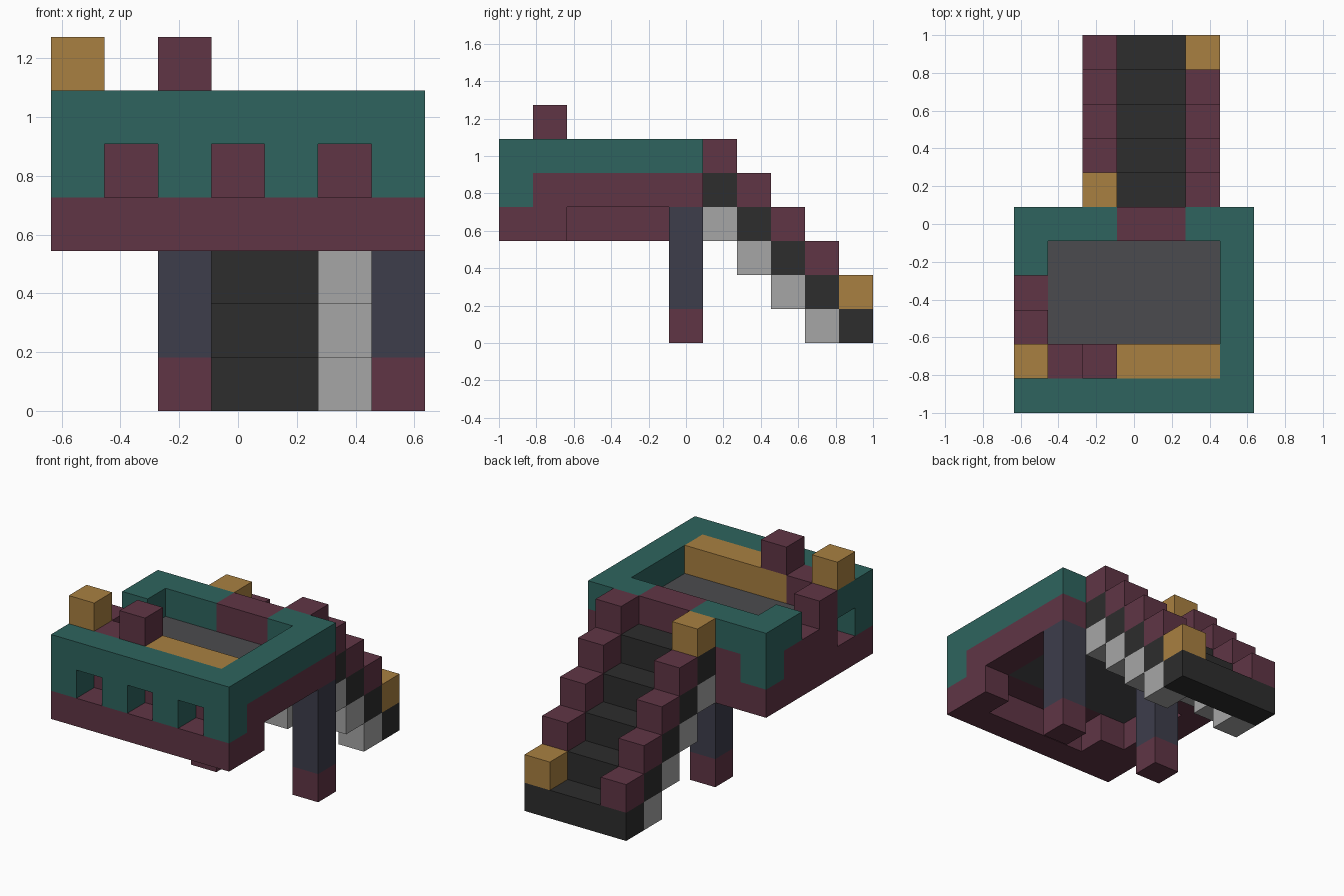
import bpy

cube = bpy.data.objects.get("Cube")
if cube:
    bpy.data.objects.remove(cube, do_unlink=True)

U = 2 / 11  # block size


def linear(c):
    c /= 255
    return c / 12.92 if c <= 0.04045 else ((c + 0.055) / 1.055) ** 2.4


def material(name, *rgb):
    m = bpy.data.materials.new(name)
    col = [linear(c) for c in rgb] + [1.0]
    m.use_nodes = True
    m.diffuse_color = col
    m.node_tree.nodes["Principled BSDF"].inputs["Base Color"].default_value = col
    return m


teal = material("teal", 46, 100, 94)
maroon = material("maroon", 96, 53, 69)
gold = material("gold", 169, 128, 65)
black = material("charcoal", 45, 45, 45)
light_grey = material("light grey", 166, 166, 166)
dark_grey = material("dark grey", 75, 75, 78)
navy = material("slate blue", 61, 61, 75)


def box(name, mat, x, y, z):
    """Box spanning block ranges (start, end) on each axis."""
    lo = [x[0] - 3.5, y[0] - 5.5, z[0]]
    hi = [x[1] - 3.5, y[1] - 5.5, z[1]]
    verts = [[U * (hi if i >> a & 1 else lo)[a] for a in range(3)] for i in range(8)]
    faces = [(0, 2, 3, 1), (4, 5, 7, 6), (0, 1, 5, 4),
             (2, 6, 7, 3), (0, 4, 6, 2), (1, 3, 7, 5)]
    mesh = bpy.data.meshes.new(name)
    mesh.from_pydata(verts, [], faces)
    mesh.materials.append(mat)
    ob = bpy.data.objects.new(name, mesh)
    bpy.context.collection.objects.link(ob)
    return ob


# Posts with maroon feet
for side, c in (("right", 2), ("left", 6)):
    box(f"{side}_post_foot", maroon, (c, c + 1), (5, 6), (0, 1))
    box(f"{side}_post", navy, (c, c + 1), (5, 6), (1, 4))

# Lower rim
box("front_rim", maroon, (0, 7), (0, 1), (3, 4))
box("front_left_rim_corner", maroon, (6, 7), (1, 2), (3, 4))
box("front_right_rim_corner", maroon, (1, 2), (1, 2), (3, 4))
box("right_rim", maroon, (0, 1), (1, 6), (3, 4))
box("back_right_rim_corner", maroon, (1, 2), (5, 6), (3, 4))

# Floor and the maroon band around it
box("floor", dark_grey, (1, 6), (2, 5), (4, 5))
box("front_band", maroon, (1, 6), (1, 2), (4, 5))
box("left_band", maroon, (6, 7), (1, 6), (4, 5))
box("right_band", maroon, (0, 1), (2, 5), (4, 5))
box("back_band", maroon, (1, 6), (5, 6), (4, 5))

# Teal pillars between the front openings, and the back corner
for c in (0, 2, 4, 6):
    box("front_pillar", teal, (c, c + 1), (0, 1), (4, 5))
box("back_right_pillar", teal, (0, 1), (5, 6), (4, 5))

# Upper wall with a gap on the right side
box("front_wall_top", teal, (0, 7), (0, 1), (5, 6))
box("left_wall_top", teal, (6, 7), (1, 6), (5, 6))
box("right_wall_front", teal, (0, 1), (1, 2), (5, 6))
box("right_wall_block", maroon, (0, 1), (2, 3), (5, 6))
box("right_wall_back", teal, (0, 1), (4, 6), (5, 6))
box("back_wall_right", teal, (1, 3), (5, 6), (5, 6))
box("back_wall_middle", maroon, (3, 5), (5, 6), (5, 6))
box("back_wall_left", teal, (5, 6), (5, 6), (5, 6))

# Bench and the two blocks on top
box("bench", gold, (2, 6), (1, 2), (5, 6))
box("bench_end", maroon, (1, 2), (1, 2), (5, 6))
box("corner_block", gold, (0, 1), (1, 2), (6, 7))
box("bench_block", maroon, (2, 3), (1, 2), (6, 7))

# Stairs with stepped supports and railings
for i in range(5):
    row, z = (6 + i, 7 + i), 4 - i
    box("step", black, (2, 6), row, (z, z + 1))
    for side, c, gold_step in (("right", 2, 0), ("left", 5, 4)):
        mat = gold if i == gold_step else maroon
        box(f"{side}_railing", mat, (c, c + 1), row, (z + 1, z + 2))
        if z > 0:
            box(f"{side}_stair_support", light_grey, (c, c + 1), row, (z - 1, z))
